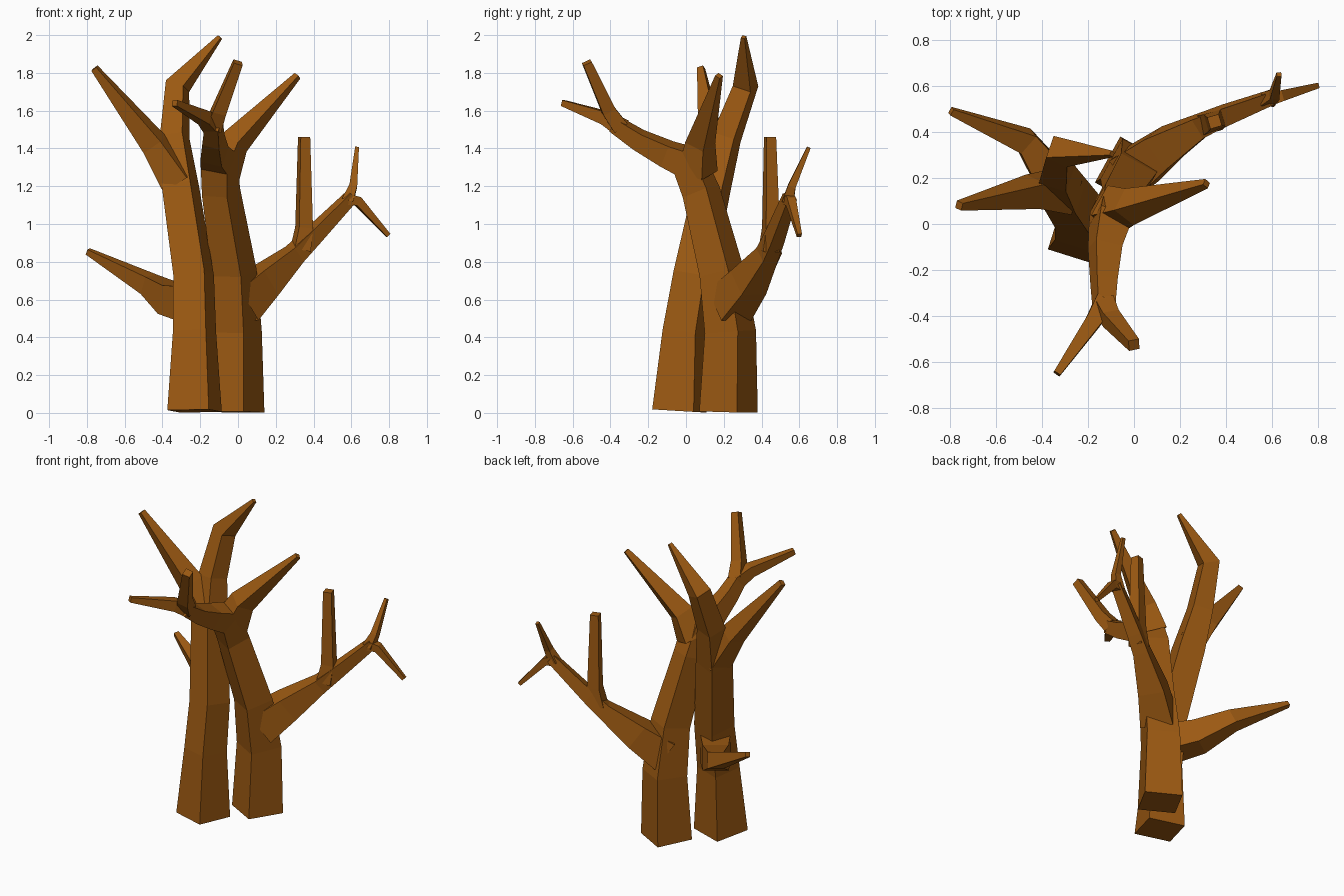
import bpy, bmesh
from mathutils import Vector

bark = bpy.data.materials.new("bark")
bark.diffuse_color = (0.33, 0.1, 0.006, 1)


def limb(bm, nodes, side=None, root=False):
    """Four-sided tapering tube through nodes (x, y, z, half width)."""
    pts = [Vector(n[:3]) for n in nodes]
    rings = []
    u = Vector(side) if side else None
    for i, p in enumerate(pts):
        t = Vector()
        if i > 0:
            t += (p - pts[i - 1]).normalized()
        if i < len(pts) - 1:
            t += (pts[i + 1] - p).normalized()
        t.normalize()
        if u is None:
            u = t.cross(Vector((0, 0, 1)))
        u = (u - t * u.dot(t)).normalized()
        v = t.cross(u)
        r = nodes[i][3]
        rings.append([bm.verts.new(p + (u * a + v * b) * r)
                      for a, b in ((1, 1), (-1, 1), (-1, -1), (1, -1))])
    for a, b in zip(rings, rings[1:]):
        for k in range(4):
            m = (k + 1) % 4
            bm.faces.new((a[k], a[m], b[m], b[k]))
    bm.faces.new(rings[-1])
    if root:
        bm.faces.new(rings[0][::-1])


def tree(name, side, trunk, branches):
    bm = bmesh.new()
    limb(bm, trunk, side, root=True)
    for nodes, branch_side in branches:
        limb(bm, nodes, branch_side)
    me = bpy.data.meshes.new(name)
    bm.to_mesh(me)
    bm.free()
    me.materials.append(bark)
    bpy.context.collection.objects.link(bpy.data.objects.new(name, me))


# Left trunk, bending over at the top
left_side = (0.95, -0.3, 0)
tree("left_tree", left_side,
     [(-.23, -.035, .01, .115), (-.23, -.01, .43, .091), (-.235, .04, .73, .086),
      (-.305, .14, 1.2, .079), (-.335, .215, 1.46, .062), (-.32, .315, 1.73, .052),
      (-.095, .305, 1.99, .011)],
     [  # high left branch
         ([(-.31, .14, 1.22, .078), (-.44, .14, 1.42, .058), (-.76, .08, 1.825, .017)], left_side),
         # low left branch
         ([(-.25, .05, .58, .09), (-.35, .19, .6, .078), (-.47, .36, .68, .05),
           (-.795, .49, .855, .015)], None)])

# Right trunk, reaching forward at the top
right_side = (0.87, -0.48, 0)
tree("right_tree", right_side,
     [(-.015, .225, .005, .114), (-.01, .235, .43, .1), (-.02, .19, .74, .088),
      (-.09, .08, 1.17, .075), (-.1, .01, 1.33, .075), (-.125, -.1, 1.37, .06),
      (-.13, -.25, 1.445, .047), (-.13, -.38, 1.53, .038)],
     [  # front fork
         ([(-.13, -.35, 1.515, .042), (-.1, -.41, 1.6, .036), (0, -.525, 1.855, .024)], (1, 0, 0)),
         ([(-.13, -.34, 1.51, .042), (-.175, -.42, 1.56, .035), (-.335, -.65, 1.64, .016)], None),
         # high right branch
         ([(-.09, .06, 1.28, .078), (-.02, .075, 1.43, .058), (.315, .175, 1.785, .015)], right_side),
         # long low branch
         ([(0, .23, .57, .1), (.13, .33, .69, .08), (.3, .43, .84, .047),
           (.38, .465, .92, .042), (.6, .55, 1.145, .029)], None),
         # upright twig
         ([(.33, .44, .86, .045), (.35, .45, .98, .038), (.35, .445, 1.46, .026)], (1, .3, 0)),
         # end fork
         ([(.58, .54, 1.12, .03), (.61, .56, 1.2, .021), (.63, .65, 1.405, .01)], (1, 0, 0)),
         ([(.58, .54, 1.13, .03), (.635, .555, 1.12, .024), (.795, .6, .94, .012)], None)])
